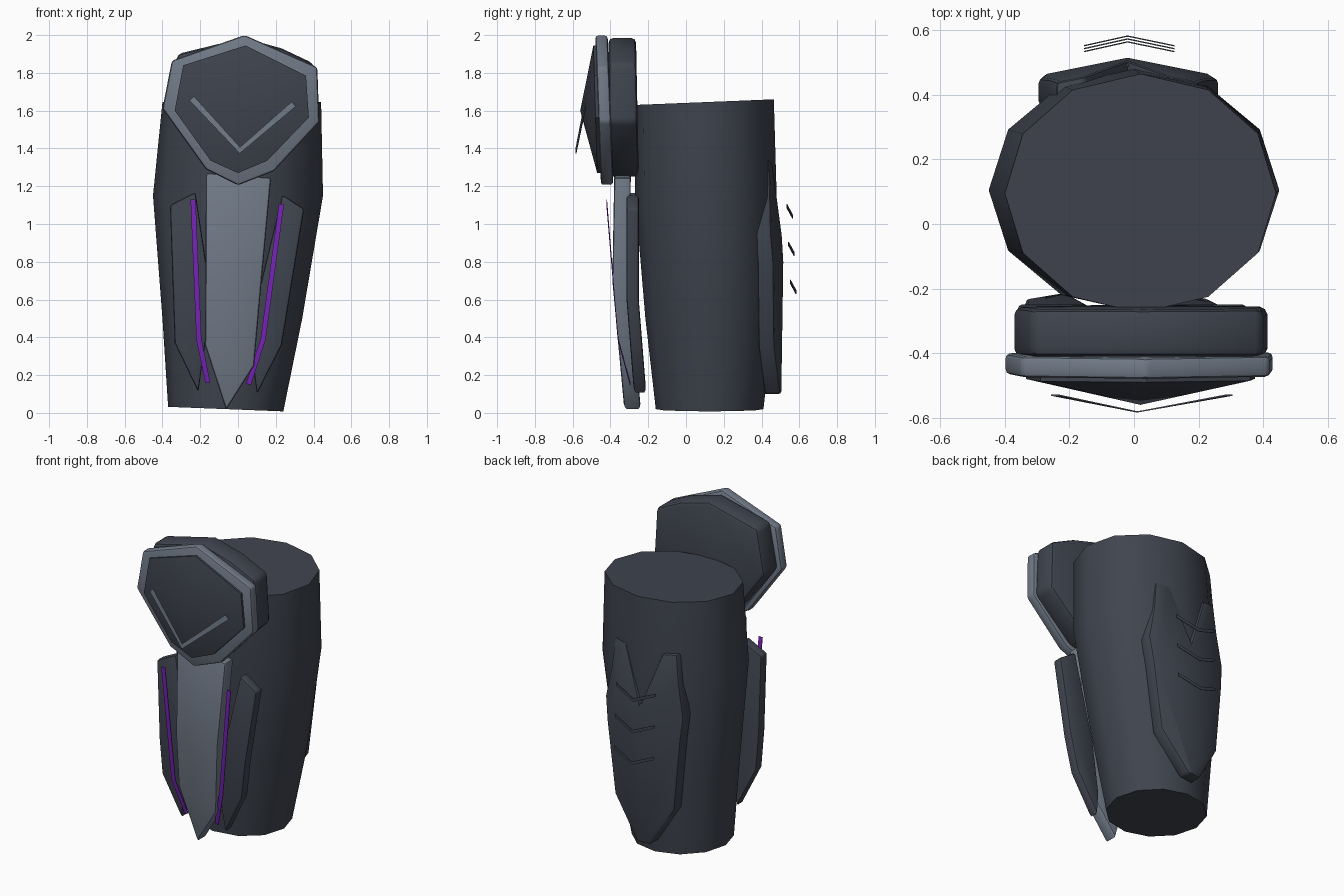
import bpy, bmesh, math
from mathutils import Vector

if "Cube" in bpy.data.objects:
    bpy.data.objects.remove(bpy.data.objects["Cube"])


def material(name, rgb):
    m = bpy.data.materials.new(name)
    m.diffuse_color = (*rgb, 1)
    m.use_nodes = True
    m.node_tree.nodes["Principled BSDF"].inputs["Base Color"].default_value = m.diffuse_color
    return m


DARK = material("dark slate", (0.05, 0.058, 0.077))
LIGHT = material("light steel", (0.165, 0.195, 0.245))
PURPLE = material("purple glow", (0.21, 0.02, 0.53))


def finish(name, bm, mat, bevel=0.0, angle=35):
    bmesh.ops.recalc_face_normals(bm, faces=bm.faces[:])
    if bevel:
        sharp = [e for e in bm.edges if e.is_manifold and e.calc_face_angle(0) > 0.6]
        bmesh.ops.bevel(bm, geom=sharp, offset=bevel, segments=2, profile=0.5,
                        affect='EDGES', clamp_overlap=True)
    me = bpy.data.meshes.new(name)
    bm.to_mesh(me)
    bm.free()
    me.materials.append(mat)
    ob = bpy.data.objects.new(name, me)
    bpy.context.collection.objects.link(ob)
    bpy.ops.object.select_all(action='DESELECT')
    ob.select_set(True)
    bpy.context.view_layer.objects.active = ob
    bpy.ops.object.shade_smooth_by_angle(angle=math.radians(angle))
    return ob


def plate(name, outline, y_front, y_back, mat, cuts=(), bevel=0.012):
    """Armour plate: x/z outline, with its front and back shaped by y(x, z)."""
    bm = bmesh.new()
    front = [bm.verts.new((x, -1, z)) for x, z in outline]
    back = [bm.verts.new((x, 1, z)) for x, z in outline]
    bm.faces.new(front)
    bm.faces.new(back[::-1])
    n = len(outline)
    for i in range(n):
        j = (i + 1) % n
        bm.faces.new((front[i], back[i], back[j], front[j]))
    for axis, value in cuts:
        normal = Vector((axis == 'x', 0, axis == 'z'))
        bmesh.ops.bisect_plane(bm, geom=bm.verts[:] + bm.edges[:] + bm.faces[:],
                               dist=1e-4, plane_co=normal * value, plane_no=normal)
    for v in bm.verts:
        f = y_front if v.co.y < 0 else y_back
        v.co.y = f(v.co.x, v.co.z)
    return finish(name, bm, mat, bevel)


def strip(name, points, width, mat, vertical=False):
    """Thin painted line following 3D points, widened across the x/z plane."""
    bm = bmesh.new()
    rings = []
    for i, p in enumerate(points):
        a, b = Vector(points[max(i - 1, 0)]), Vector(points[min(i + 1, len(points) - 1)])
        d = b - a
        side = Vector((0, 0, 1)) if vertical else Vector((d.z, 0, -d.x)).normalized()
        side *= width / 2
        t = Vector((0, 0.002, 0))
        p = Vector(p)
        rings.append([bm.verts.new(c) for c in (p + side - t, p - side - t, p - side + t, p + side + t)])
    for r, s in zip(rings, rings[1:]):
        for k in range(4):
            bm.faces.new((r[k], r[(k + 1) % 4], s[(k + 1) % 4], s[k]))
    bm.faces.new(rings[0])
    bm.faces.new(rings[-1][::-1])
    return finish(name, bm, mat)


# Lower leg: twelve-sided loft, (z, centre x, centre y, radius x, radius y)
bm = bmesh.new()
rings = []
for z, cx, cy, rx, ry in ((0.02, -0.065, 0.125, 0.305, 0.285), (0.5, -0.03, 0.125, 0.37, 0.34),
                          (1.15, 0.0, 0.105, 0.45, 0.375), (1.645, 0.02, 0.095, 0.42, 0.37)):
    ring = []
    for k in range(12):
        a = math.radians(30 * k)
        tilt = 0.015 * math.sin(a) if z > 1.5 else (-0.012 * math.cos(a) if z < 0.1 else 0)
        ring.append(bm.verts.new((cx + rx * math.cos(a), cy + ry * math.sin(a), z + tilt)))
    rings.append(ring)
for r, s in zip(rings, rings[1:]):
    for k in range(12):
        bm.faces.new((r[k], r[(k + 1) % 12], s[(k + 1) % 12], s[k]))
bm.faces.new(rings[0][::-1])
bm.faces.new(rings[-1])
finish("lower_leg", bm, DARK)

# Knee guard: backing block and light rim
plate("knee_block",
      [(0.03, 1.985), (0.23, 1.93), (0.40, 1.85), (0.415, 1.54), (0.17, 1.30), (0, 1.245),
       (-0.15, 1.31), (-0.375, 1.62), (-0.32, 1.90)],
      lambda x, z: -0.41, lambda x, z: -0.25 - 0.02 * (z - 1.25), DARK, bevel=0.025)
plate("knee_rim",
      [(0.035, 2.0), (0.42, 1.83), (0.43, 1.54), (0.19, 1.28), (0, 1.205),
       (-0.17, 1.29), (-0.40, 1.61), (-0.35, 1.865)],
      lambda x, z: -0.45 - 0.03 * (z - 1.2) / 0.8,
      lambda x, z: -0.385 - 0.03 * (z - 1.2) / 0.8, LIGHT, bevel=0.015)

# Knee panel: low pyramid inside the rim
panel = [(0.04, 1.945), (0.36, 1.785), (0.375, 1.565), (0.155, 1.335), (0, 1.27),
         (-0.145, 1.335), (-0.335, 1.60), (-0.29, 1.84)]
bm = bmesh.new()
base = [bm.verts.new((x, -0.43, z)) for x, z in panel]
edge = [bm.verts.new((x, -0.47 - 0.03 * (z - 1.27), z)) for x, z in panel]
peak = bm.verts.new((0.02, -0.56, 1.60))
for i in range(len(panel)):
    j = (i + 1) % len(panel)
    bm.faces.new((base[i], base[j], edge[j], edge[i]))
    bm.faces.new((edge[i], edge[j], peak))
bm.faces.new(base)
finish("knee_panel", bm, DARK, angle=20)
strip("knee_chevron", [(-0.245, -0.53, 1.665), (0.01, -0.582, 1.39), (0.295, -0.53, 1.635)], 0.033, LIGHT)


# Shin centre blade
def shin_y(x, z):
    return -0.39 + (0.01 * (z - 0.7) / 0.55 if z > 0.7 else 0.065 * (0.7 - z) / 0.7)


plate("shin_blade",
      [(-0.17, 1.27), (0.175, 1.245), (0.125, 0.7), (0.085, 0.25), (-0.063, 0.015), (-0.175, 0.36), (-0.172, 0.7)],
      shin_y, lambda x, z: shin_y(x, z) + 0.088, LIGHT, cuts=[('z', 0.7)], bevel=0.014)


# Shin side plates
def side_y(x, z):
    return -0.315 + 0.04 * max(0, 0.6 - z) / 0.5


for name, outline in (
        ("left_shin_plate", [(-0.36, 1.10), (-0.225, 1.168), (-0.14, 0.6), (-0.19, 0.25), (-0.21, 0.11), (-0.335, 0.37)]),
        ("right_shin_plate", [(0.235, 1.155), (0.35, 1.08), (0.232, 0.36), (0.10, 0.10), (0.08, 0.25), (0.10, 0.6)])):
    plate(name, outline, side_y, lambda x, z: side_y(x, z) + 0.065, DARK, cuts=[('z', 0.6)], bevel=0.012)

# Glowing shin lines
strip("left_glow_line", [(-0.238, -0.42, 1.13), (-0.207, -0.36, 0.39), (-0.16, -0.295, 0.16)], 0.027, PURPLE)
strip("right_glow_line", [(0.23, -0.42, 1.105), (0.133, -0.36, 0.39), (0.055, -0.295, 0.15)], 0.027, PURPLE)


# Calf guard: ridged, notched plate at the back
def calf_y(x, z):
    ridge = 0.515 - (0.06 * (z - 0.8) if z > 0.8 else 0.015 * (0.8 - z))
    return ridge - 0.2 * abs(x + 0.02)


plate("calf_guard",
      [(-0.02, 0.98), (0.11, 1.33), (0.20, 1.34), (0.22, 1.15), (0.26, 0.95), (0.18, 0.35), (0.0, 0.10),
       (-0.09, 0.10), (-0.24, 0.35), (-0.295, 0.95), (-0.26, 1.15), (-0.24, 1.34), (-0.15, 1.33)],
      lambda x, z: calf_y(x, z) - 0.085, calf_y, DARK, cuts=[('x', -0.02), ('z', 0.8)], bevel=0.014)

# Calf chevrons
for i in range(3):
    z, y = 0.64 + 0.2 * i, 0.582 - 0.009 * i
    strip(f"calf_chevron_{i + 1}", [(-0.155, y - 0.03, z + 0.055), (-0.02, y, z), (0.125, y - 0.03, z + 0.055)],
          0.02, DARK, vertical=True)
